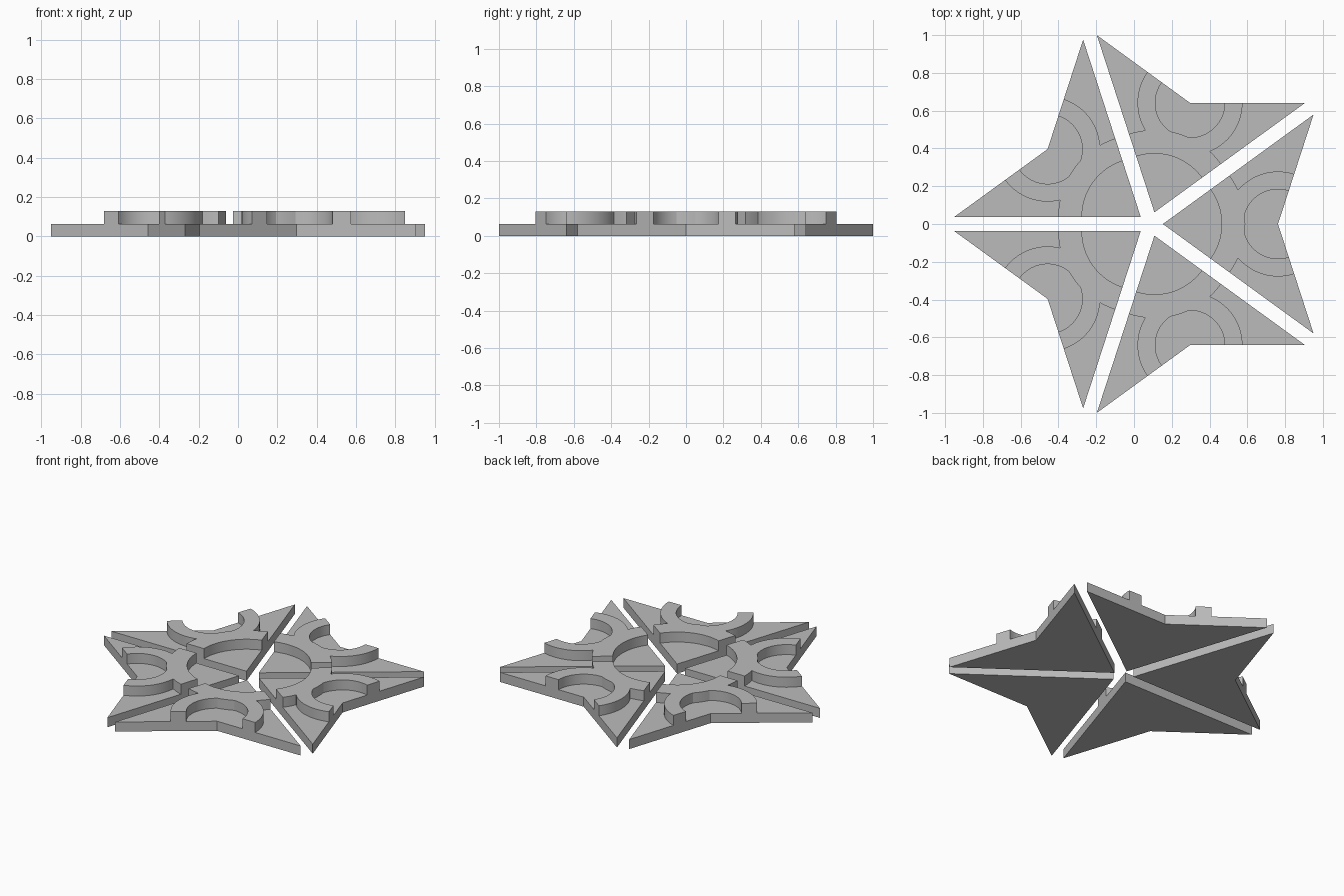
import bpy, bmesh
from math import pi, cos, sin, acos, radians
from mathutils import Matrix, Vector

cube = bpy.data.objects.get("Cube")
if cube:
    bpy.data.objects.remove(cube, do_unlink=True)

SIDE = 0.986                      # long side of a dart
NOTCH = SIDE * 2 / (1 + 5 ** 0.5)   # apex to inner corner
GAP = 0.065                       # apex distance from the star's centre
CENTRE_X = 0.088
BASE_TOP, RIDGE_TOP = 0.063, 0.129
APEX_IN, APEX_OUT = 0.311, 0.436   # ring around the apex
HOLE_IN, HOLE_OUT = 0.184, 0.278   # ring around the inner corner

grey = bpy.data.materials.new("plain_grey")
grey.use_nodes = True
colour = (0.5, 0.5, 0.5, 1)
grey.diffuse_color = colour
grey.node_tree.nodes["Principled BSDF"].inputs["Base Color"].default_value = colour


def arc(cx, radius, start, end, steps):
    return [(cx + radius * cos(a), radius * sin(a))
            for a in (start + (end - start) * i / steps for i in range(steps + 1))]


def angles(ring):
    """Angles, at the apex and at the corner, where a corner ring meets the apex ring."""
    at_apex = acos((NOTCH**2 + APEX_OUT**2 - ring**2) / (2 * NOTCH * APEX_OUT))
    at_notch = pi - acos((NOTCH**2 + ring**2 - APEX_OUT**2) / (2 * NOTCH * ring))
    return at_apex, at_notch


def prism(name, outline, low, high, turn):
    """Extrude a flat outline and place it as one of the five star points."""
    bm = bmesh.new()
    face = bm.faces.new([bm.verts.new((x, y, low)) for x, y in outline])
    moved = bmesh.ops.extrude_face_region(bm, geom=[face])["geom"]
    bmesh.ops.translate(bm, vec=Vector((0, 0, high - low)),
                        verts=[v for v in moved if isinstance(v, bmesh.types.BMVert)])
    bmesh.ops.recalc_face_normals(bm, faces=bm.faces)
    place = (Matrix.Translation((CENTRE_X, 0, 0)) @ Matrix.Rotation(turn, 4, "Z")
             @ Matrix.Translation((GAP, 0, 0)))
    bmesh.ops.transform(bm, matrix=place, verts=bm.verts)
    mesh = bpy.data.meshes.new(name)
    bm.to_mesh(mesh)
    bm.free()
    mesh.materials.append(grey)
    obj = bpy.data.objects.new(name, mesh)
    bpy.context.collection.objects.link(obj)
    return obj


# Dart-shaped base outline
half = radians(36)
tip = (SIDE * cos(half), SIDE * sin(half))
dart = [(0, 0), (tip[0], -tip[1]), (NOTCH, 0), tip]

# Ridge outline: two merged ring sectors, upper half then its mirror image
out_apex, out_notch = angles(HOLE_OUT)
in_apex, in_notch = angles(HOLE_IN)
upper = (arc(0, APEX_IN, 0, half, 16)
         + arc(0, APEX_OUT, half, out_apex, 5)
         + arc(NOTCH, HOLE_OUT, out_notch, 2 * half, 14)[1:]
         + arc(NOTCH, HOLE_IN, 2 * half, in_notch, 14)
         + arc(0, APEX_OUT, in_apex, 0, 3)[1:])
ridge = upper + [(x, -y) for x, y in reversed(upper[1:-1])]

# Five star points
ridges = []
for i in range(5):
    turn = i * 2 * pi / 5
    prism(f"dart_base_{i + 1}", dart, 0, BASE_TOP, turn)
    ridges.append(prism(f"curved_ridge_{i + 1}", ridge, BASE_TOP - 0.01, RIDGE_TOP, turn))

# Smooth the curved walls, keep the rims crisp
bpy.ops.object.select_all(action="DESELECT")
for obj in ridges:
    obj.select_set(True)
bpy.context.view_layer.objects.active = ridges[0]
bpy.ops.object.shade_smooth_by_angle(angle=radians(25))
